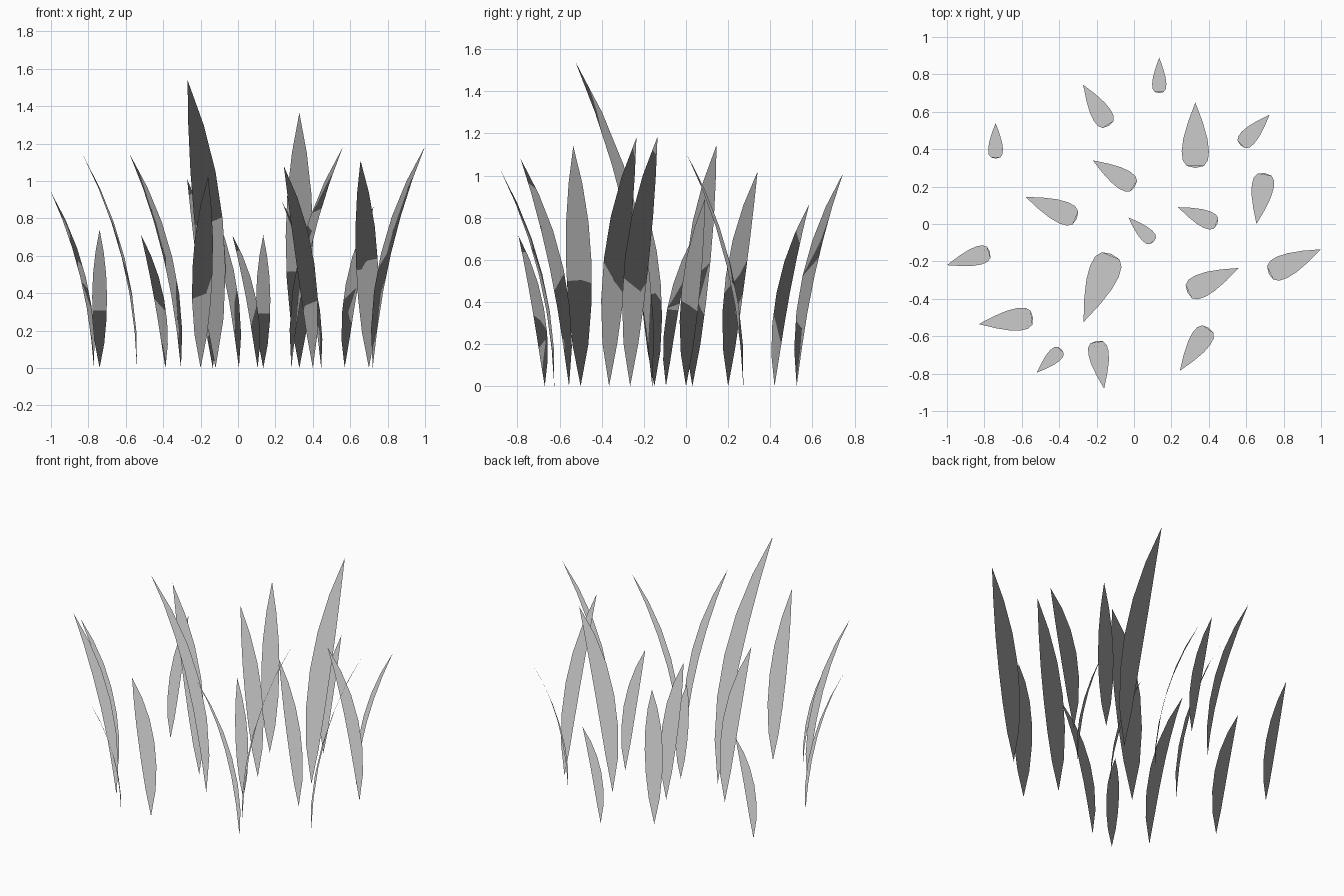
import bpy, math
from mathutils import Vector

if "Cube" in bpy.data.objects:
    bpy.data.objects.remove(bpy.data.objects["Cube"])

# Grass blades: base x, base y, tip x, tip y, height
BLADES = [
    (0.135, 0.70, 0.135, 0.89, 0.71),
    (-0.135, 0.525, -0.272, 0.745, 1.01),
    (-0.74, 0.35, -0.74, 0.54, 0.74),
    (0.328, 0.30, 0.328, 0.65, 1.365),
    (0.57, 0.42, 0.725, 0.585, 0.865),
    (0.70, 0.272, 0.655, 0.0, 1.11),
    (0.005, 0.20, -0.22, 0.34, 1.02),
    (-0.305, 0.03, -0.58, 0.145, 1.145),
    (0.105, -0.095, -0.03, 0.035, 0.71),
    (0.445, 0.0, 0.235, 0.09, 0.89),
    (-0.77, -0.15, -1.0, -0.22, 0.94),
    (-0.54, -0.50, -0.83, -0.535, 1.14),
    (-0.12, -0.16, -0.27, -0.525, 1.54),
    (0.285, -0.365, 0.56, -0.235, 1.18),
    (0.72, -0.265, 1.0, -0.135, 1.185),
    (-0.388, -0.67, -0.52, -0.795, 0.715),
    (-0.20, -0.625, -0.16, -0.88, 1.025),
    (0.40, -0.555, 0.245, -0.785, 1.08),
]
WIDTH = [0.62, 0.92, 1.0, 0.88, 0.54]   # relative width along the blade
BEND = 2 * math.atan(0.257)             # total arc angle of the bend


def grass_blade(name, bx, by, tx, ty, height):
    """Flat leaf strip, pointed at both ends, bent along an arc toward its tip."""
    base = Vector((bx, by, 0))
    lean = Vector((tx - bx, ty - by, 0))
    side = Vector((-lean.y, lean.x, 0)).normalized()
    segs = len(WIDTH) + 1

    def centre(t):
        out = (1 - math.cos(BEND * t)) / (1 - math.cos(BEND))
        up = math.sin(BEND * t) / math.sin(BEND)
        return base + lean * out + Vector((0, 0, height * up))

    verts = [centre(0)]
    for i, w in enumerate(WIDTH, 1):
        c, half = centre(i / segs), side * w * 0.0535 * height
        verts += [c + half, c - half]
    verts.append(centre(1))
    n = len(verts)
    faces = [(0, 1, 2)]
    faces += [(k, k + 2, k + 3, k + 1) for k in range(1, n - 4, 2)]
    faces.append((n - 3, n - 1, n - 2))
    mesh = bpy.data.meshes.new(name)
    mesh.from_pydata(verts, [], faces)
    # upper (inner) side is the front of each face
    if mesh.polygons[1].normal.z < 0:
        mesh.flip_normals()
    # foliage shading: every normal points straight up
    mesh.shade_smooth()
    mesh.normals_split_custom_set_from_vertices([(0, 0, 1)] * n)
    obj = bpy.data.objects.new(name, mesh)
    bpy.context.collection.objects.link(obj)


for i, blade in enumerate(BLADES, 1):
    grass_blade(f"grass_blade_{i:02d}", *blade)
